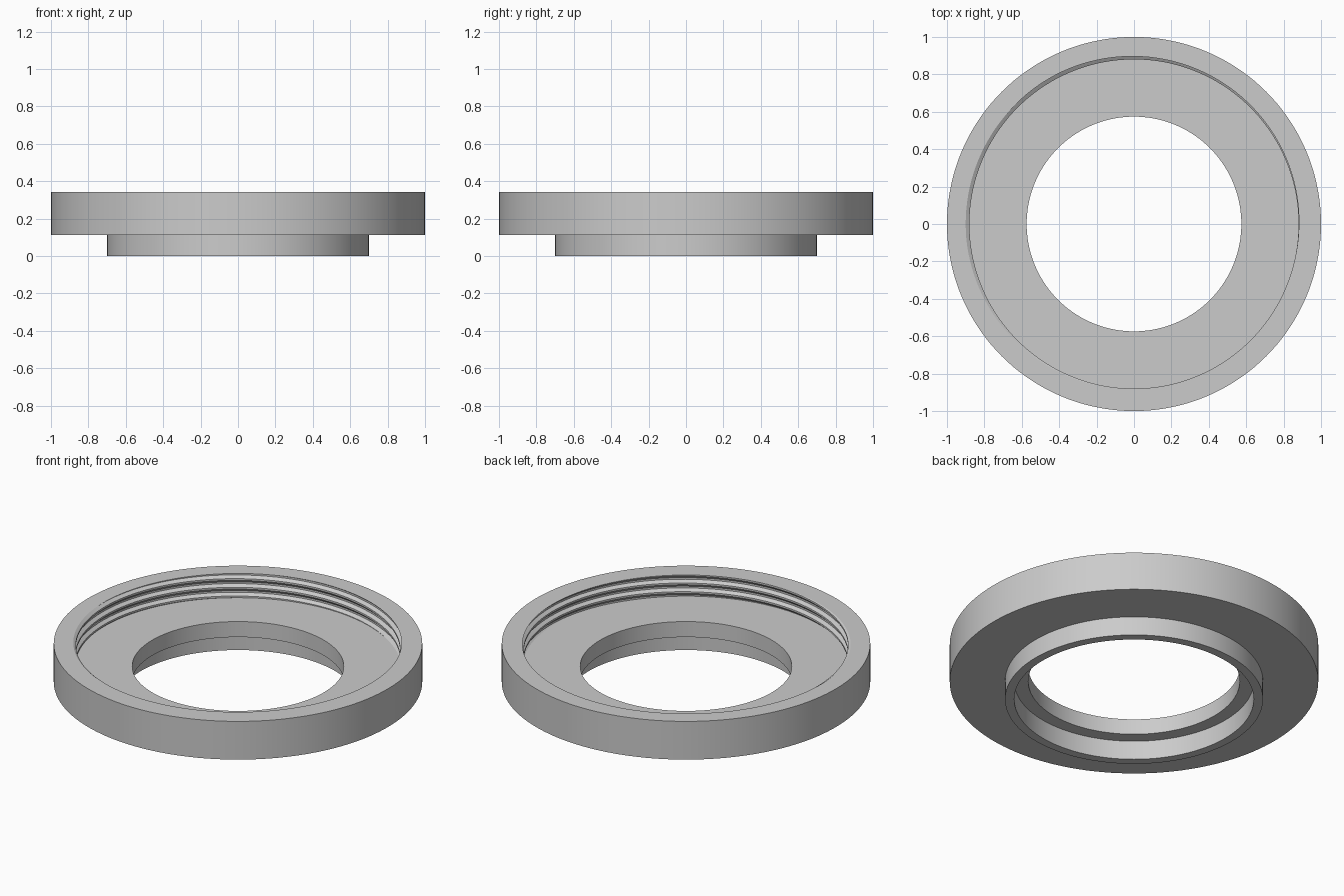
import bpy, bmesh, math

cube = bpy.data.objects.get("Cube")
if cube:
    bpy.data.objects.remove(cube, do_unlink=True)

SEGMENTS = 144
TOP, FLOOR, FLANGE = 0.342, 0.206, 0.113
MINOR, MAJOR, PITCH = 0.88, 0.9, 0.052
# One thread pitch as (fraction of pitch, radius): crest, flank, root, flank
TOOTH = [(0, MINOR), (0.2, MINOR), (0.45, MAJOR), (0.65, MAJOR), (1, MINOR)]
# Start height that opens the groove at the rim on the back left
START = TOP - PITCH * (0.55 + 150 / 360)


def thread_radius(z, turn):
    f = ((z - START) / PITCH - turn) % 1
    for (f0, r0), (f1, r1) in zip(TOOTH, TOOTH[1:]):
        if f <= f1:
            return r0 + (r1 - r0) * (f - f0) / (f1 - f0)
    return MINOR


def section(turn):
    """Closed cross-section (radius, height) at a fraction of a full turn."""
    points = [(0.7, 0), (0.7, FLANGE), (1, FLANGE), (1, TOP)]
    heights = [START + PITCH * (k + f + turn)
               for k in range(-5, 3) for f, r in TOOTH[:-1]]
    for z in sorted(heights, reverse=True):
        z = min(max(z, FLOOR), TOP)
        points.append((thread_radius(z, turn), z))
    # Floor, bore and the wider counterbore below it
    points += [(0.574, FLOOR), (0.574, FLANGE), (0.65, FLANGE), (0.65, 0)]
    return points


# Sweep the section around the axis
bm = bmesh.new()
columns = []
for i in range(SEGMENTS + 1):
    turn = i / SEGMENTS
    a = turn * math.tau
    columns.append([bm.verts.new((r * math.cos(a), r * math.sin(a), z))
                    for r, z in section(turn)])
for c0, c1 in zip(columns, columns[1:]):
    n = len(c0)
    for j in range(n):
        k = (j + 1) % n
        bm.faces.new((c0[j], c1[j], c1[k], c0[k]))
bmesh.ops.remove_doubles(bm, verts=bm.verts, dist=0.00002)
bmesh.ops.recalc_face_normals(bm, faces=bm.faces)

mesh = bpy.data.meshes.new("threaded_adapter_ring")
bm.to_mesh(mesh)
bm.free()
ring = bpy.data.objects.new("threaded_adapter_ring", mesh)
bpy.context.collection.objects.link(ring)

# Plain grey finish
grey = bpy.data.materials.new("light_grey")
grey.use_nodes = True
colour = (0.6, 0.6, 0.6, 1)
grey.diffuse_color = colour
grey.node_tree.nodes["Principled BSDF"].inputs["Base Color"].default_value = colour
mesh.materials.append(grey)

bpy.ops.object.select_all(action="DESELECT")
ring.select_set(True)
bpy.context.view_layer.objects.active = ring
bpy.ops.object.shade_smooth_by_angle(angle=math.radians(25))
